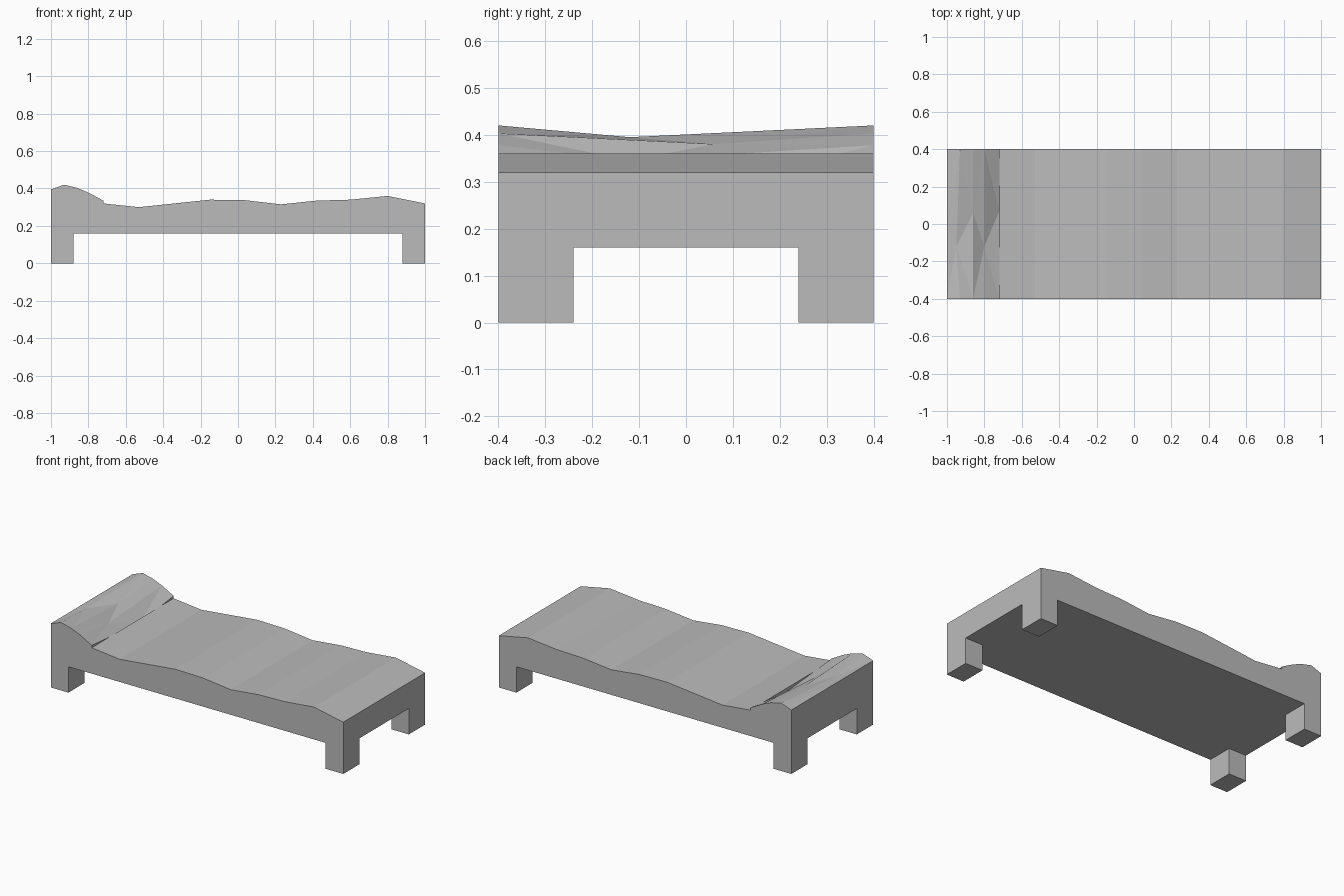
import bpy, bmesh

cube = bpy.data.objects.get("Cube")
if cube:
    bpy.data.objects.remove(cube, do_unlink=True)

grey = bpy.data.materials.new("plain_grey")
grey.use_nodes = True
grey.diffuse_color = (0.5, 0.5, 0.5, 1)
grey.node_tree.nodes["Principled BSDF"].inputs["Base Color"].default_value = grey.diffuse_color

HALF_WIDTH = 0.4
LEG_TOP = 0.16
FRAME_TOP = 0.24
PILLOW_EDGE = -0.72


def finish(name, bm):
    bmesh.ops.recalc_face_normals(bm, faces=bm.faces)
    mesh = bpy.data.meshes.new(name)
    bm.to_mesh(mesh)
    bm.free()
    mesh.materials.append(grey)
    bpy.context.collection.objects.link(bpy.data.objects.new(name, mesh))


def box(name, low, high):
    bm = bmesh.new()
    bmesh.ops.create_cube(bm, size=1)
    for v in bm.verts:
        v.co = [a + (b - a) * (c + 0.5) for a, b, c in zip(low, high, v.co)]
    finish(name, bm)


def loft(name, rows):
    """Join closed cross-sections and cap both ends."""
    bm = bmesh.new()
    rings = [[bm.verts.new(p) for p in row] for row in rows]
    for a, b in zip(rings, rings[1:]):
        for i in range(len(a)):
            j = (i + 1) % len(a)
            bm.faces.new((a[i], a[j], b[j], b[i]))
    bm.faces.new(rings[0])
    bm.faces.new(rings[-1])
    bmesh.ops.recalc_face_normals(bm, faces=bm.faces)
    bmesh.ops.triangulate(bm, faces=[f for f in bm.faces if len(f.verts) == 4])
    finish(name, bm)


def section(top, y):
    """Close a top outline down to the frame at one depth."""
    base = [(top[-1][0], FRAME_TOP), (top[0][0], FRAME_TOP)]
    return [(x, y, z) for x, z in top + base]


# Frame and legs
box("bed_frame", (-1, -HALF_WIDTH, LEG_TOP), (1, HALF_WIDTH, FRAME_TOP))
for end, sx in (("head", -1), ("foot", 1)):
    for side, sy in (("right", -1), ("left", 1)):
        xs = sorted((sx, sx * 0.88))
        ys = sorted((sy * HALF_WIDTH, sy * 0.24))
        box(f"{end}_{side}_leg", (xs[0], ys[0], 0), (xs[1], ys[1], LEG_TOP))

# Rippled mattress
ripple = [(PILLOW_EDGE, 0.32), (-0.53, 0.3), (-0.34, 0.32), (-0.15, 0.34), (0.04, 0.337),
          (0.23, 0.315), (0.42, 0.335), (0.6, 0.34), (0.8, 0.36), (1, 0.32)]
loft("mattress", [section(ripple, y) for y in (-HALF_WIDTH, HALF_WIDTH)])

# Pillow with a crumpled dip across its middle
crown = [(-1, 0.395), (-0.93, 0.42), (-0.86, 0.403), (-0.8, 0.378), (PILLOW_EDGE, 0.335)]
dip = [(-1, 0, 0.395), (-0.95, -0.12, 0.395), (-0.86, 0.06, 0.38), (-0.8, -0.12, 0.345),
       (PILLOW_EDGE, 0.07, 0.295), (PILLOW_EDGE, 0, FRAME_TOP), (-1, 0, FRAME_TOP)]
loft("pillow", [section(crown, -HALF_WIDTH), dip, section(crown, HALF_WIDTH)])
